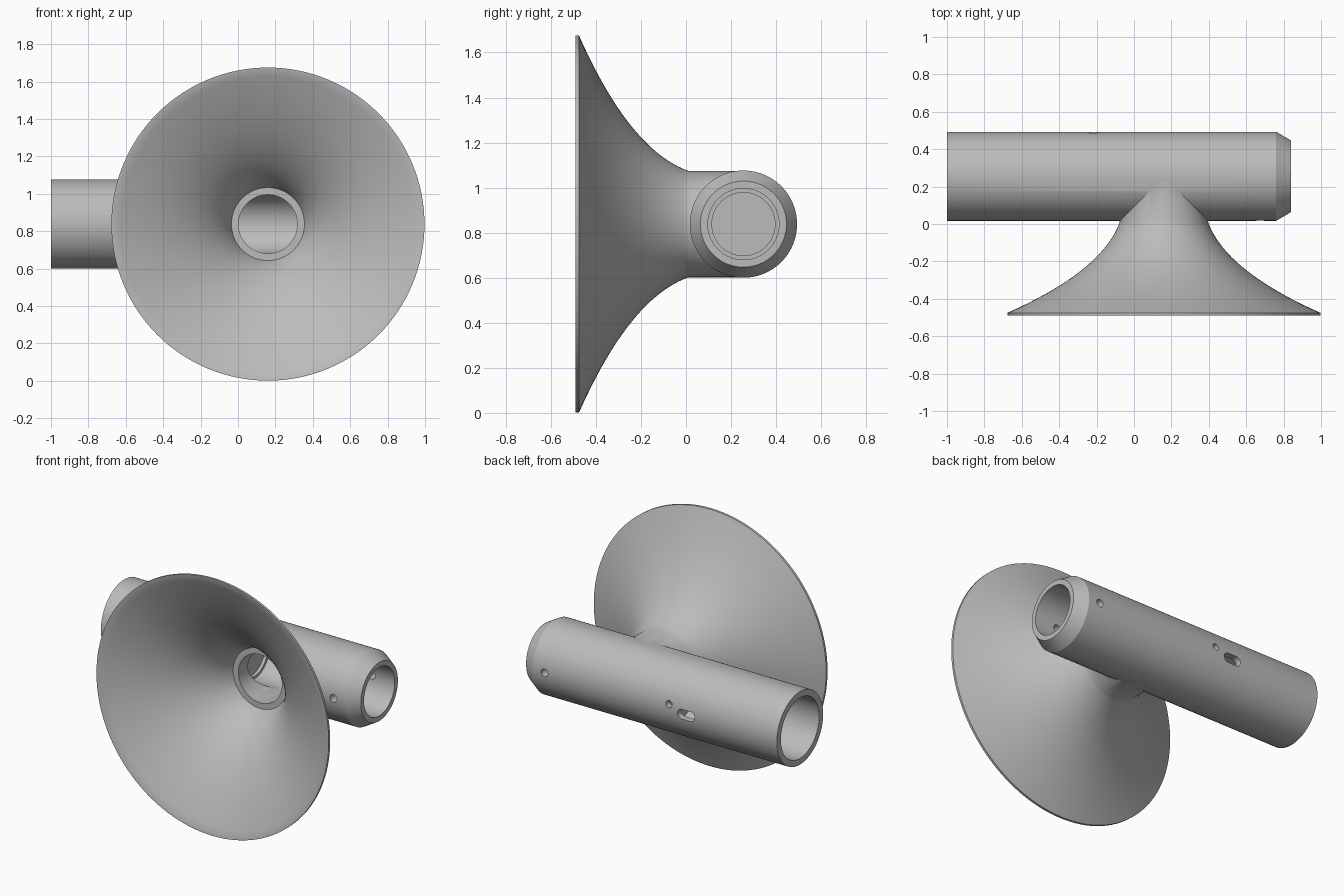
import bpy, bmesh, math
from mathutils import Matrix, Vector

cube = bpy.data.objects.get("Cube")
if cube:
    bpy.data.objects.remove(cube, do_unlink=True)

grey = bpy.data.materials.new("plain grey")
grey.use_nodes = True
colour = (0.5, 0.5, 0.5, 1)
grey.diffuse_color = colour
grey.node_tree.nodes["Principled BSDF"].inputs["Base Color"].default_value = colour

AXIS_Y, AXIS_Z, HORN_X = 0.255, 0.838, 0.16


def lathe(name, profile, axis, centre, steps=96):
    """Closed solid turned from (distance along axis, radius) points."""
    bm = bmesh.new()
    rings = []
    for d, r in profile:
        ring = []
        for i in range(steps):
            a = math.tau * i / steps
            u, v = r * math.cos(a), r * math.sin(a)
            p = Vector((d, u, v)) if axis == "X" else Vector((u, d, v))
            ring.append(bm.verts.new(p + Vector(centre)))
        rings.append(ring)
    for a, b in zip(rings, rings[1:]):
        for i in range(steps):
            j = (i + 1) % steps
            bm.faces.new((a[i], a[j], b[j], b[i]))
    bm.faces.new(rings[0])
    bm.faces.new(rings[-1])
    bmesh.ops.recalc_face_normals(bm, faces=bm.faces)
    mesh = bpy.data.meshes.new(name)
    bm.to_mesh(mesh)
    bm.free()
    obj = bpy.data.objects.new(name, mesh)
    bpy.context.collection.objects.link(obj)
    mesh.materials.append(grey)
    return obj


def combine(target, other, operation):
    """Apply a boolean and remove the helper."""
    mod = target.modifiers.new(operation, "BOOLEAN")
    mod.operation, mod.object, mod.solver = operation, other, "EXACT"
    bpy.context.view_layer.objects.active = target
    bpy.ops.object.modifier_apply(modifier=mod.name)
    bpy.data.objects.remove(other, do_unlink=True)


def flare(start, control, end, steps=24):
    """Quadratic curve for the trumpet wall."""
    s, c, e = Vector(start), Vector(control), Vector(end)
    return [tuple(s * (1 - t) ** 2 + c * 2 * t * (1 - t) + e * t * t)
            for t in (i / steps for i in range(steps + 1))]


tube_at = (0, AXIS_Y, AXIS_Z)
horn_at = (HORN_X, 0, AXIS_Z)

# Barrel with one chamfered end
body = lathe("horn_body", [(-1, 0.238), (0.76, 0.238), (0.84, 0.191)], "X", tube_at)

# Flared horn and its neck
horn = lathe("horn", [(AXIS_Y, 0.2365)]
             + flare((0.01, 0.2365), (-0.25, 0.33), (-0.475, 0.837))
             + [(-0.49, 0.837)], "Y", horn_at, 128)
combine(body, horn, "UNION")

# Hollow of the horn, with a ledge at the throat
hollow = lathe("horn_hollow", [(AXIS_Y, 0.157), (0, 0.157)]
               + flare((0, 0.195), (-0.27, 0.3), (-0.49, 0.832))
               + [(-0.55, 0.84)], "Y", horn_at, 128)
combine(body, hollow, "DIFFERENCE")

# Blind bores from both ends, separated by a wall
bore = lathe("narrow_bore", [(-0.08, 0.14), (-0.06, 0.14), (-0.06, 0.158), (0.9, 0.158)],
             "X", tube_at)
combine(body, bore, "DIFFERENCE")
bore = lathe("wide_bore", [(-1.1, 0.197), (-0.12, 0.197)], "X", tube_at)
combine(body, bore, "DIFFERENCE")

# Small holes: cross pin, sensor hole and rounded slot
for x, z, radius, stretch, near in ((0.675, 0.84, 0.025, 1, -0.1),
                                    (-0.22, 0.875, 0.022, 1, 0.3),
                                    (-0.345, 0.835, 0.032, 0.03, 0.3)):
    drill = lathe("drill", [(near, radius), (0.6, radius)], "Y", (0, 0, 0), 32)
    if stretch < 1:
        for v in drill.data.vertices:
            v.co.x += math.copysign(stretch, v.co.x)
    drill.data.transform(Matrix.Translation((x, 0, z)))
    combine(body, drill, "DIFFERENCE")

bpy.ops.object.select_all(action="DESELECT")
body.select_set(True)
bpy.context.view_layer.objects.active = body
bpy.ops.object.shade_smooth_by_angle(angle=math.radians(25))
